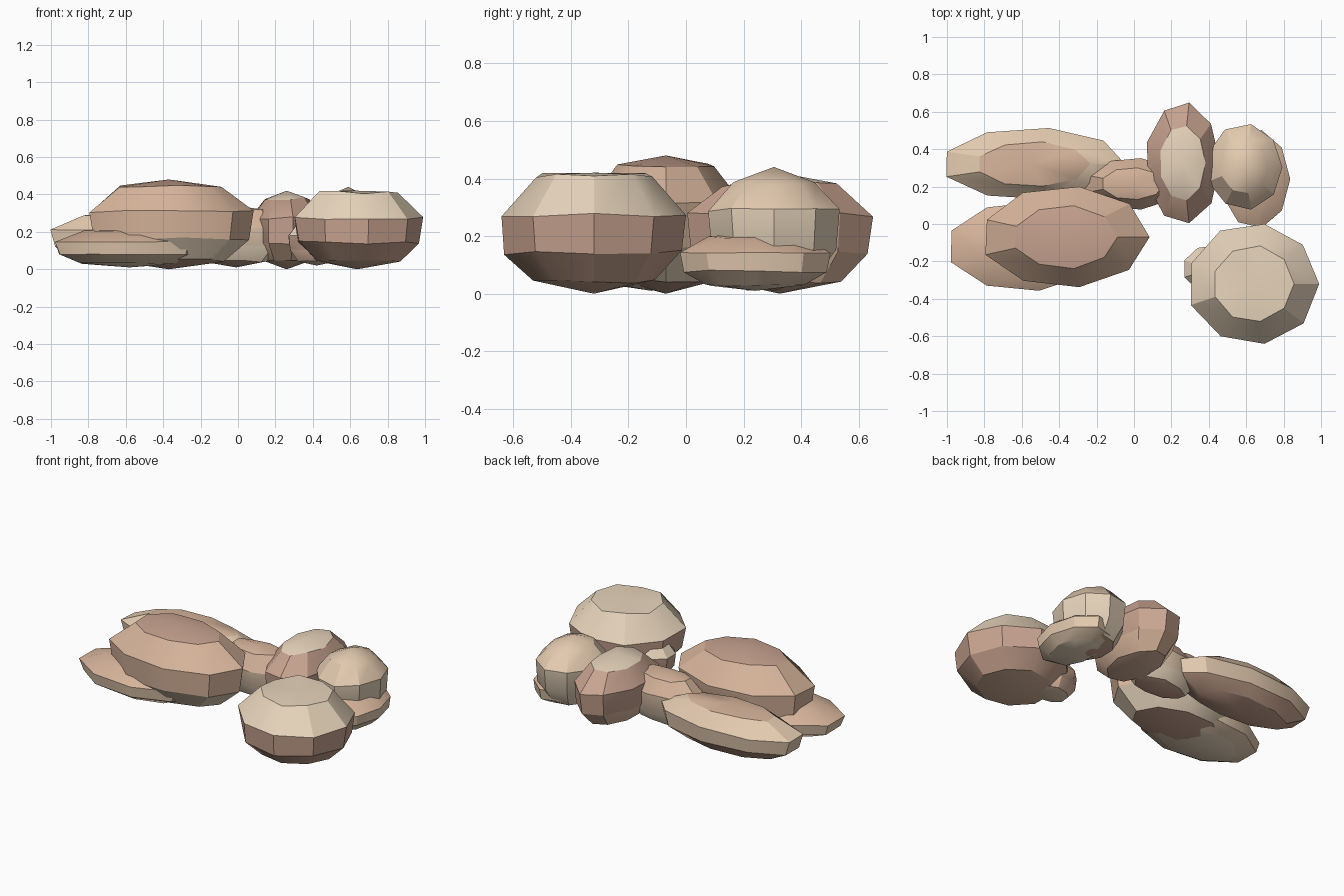
import bpy, math, random

if "Cube" in bpy.data.objects:
    bpy.data.objects.remove(bpy.data.objects["Cube"])

random.seed(4)

# Four earthy stone colours
COLOURS = {
    "light": (0.80, 0.66, 0.50, 1),
    "tan": (0.77, 0.59, 0.43, 1),
    "clay": (0.68, 0.46, 0.33, 1),
    "brown": (0.58, 0.37, 0.28, 1),
}
MATS = {}
for key, rgba in COLOURS.items():
    MATS[key] = bpy.data.materials.new(key + "_stone")
    MATS[key].diffuse_color = rgba

SIDES = 9
# Stone profile: (fraction of radius, fraction of height)
RINGS = [(0.66, 0.10), (0.95, 0.34), (1.0, 0.65), (0.62, 0.93)]


def stone(name, centre, radii, z0, z1, bands, cap=0.93):
    """Nine-sided boulder; bands = colours from the underside to the cap."""
    cx, cy = centre
    h = z1 - z0
    verts = [(cx, cy, z0)]
    for i, (r, f) in enumerate(RINGS):
        f = cap if i == 3 else f
        for k in range(SIDES):
            a = 2 * math.pi * k / SIDES
            s = r * random.uniform(0.98, 1.01)
            z = z0 + h * (f + random.uniform(-0.02, 0.02))
            verts.append((cx + radii[0] * s * math.cos(a),
                          cy + radii[1] * s * math.sin(a), z))
    verts.append((cx, cy, z1))
    top = len(verts) - 1
    faces, slots = [], []
    for k in range(SIDES):
        n = (k + 1) % SIDES
        faces.append((0, 1 + n, 1 + k))
        slots.append(0)
        for i in range(3):
            a, b = 1 + i * SIDES, 1 + (i + 1) * SIDES
            faces.append((a + k, a + n, b + n, b + k))
            slots.append(i + 1)
        c = 1 + 3 * SIDES
        faces.append((c + k, c + n, top))
        slots.append(4)
    mesh = bpy.data.meshes.new(name)
    mesh.from_pydata(verts, [], faces)
    for b in bands.split():
        mesh.materials.append(MATS[b])
    for p, s in zip(mesh.polygons, slots):
        p.material_index = s
    obj = bpy.data.objects.new(name, mesh)
    bpy.context.collection.objects.link(obj)
    bpy.context.view_layer.objects.active = obj
    obj.select_set(True)
    bpy.ops.object.shade_smooth_by_angle(angle=math.radians(30))
    obj.select_set(False)


# Left group
stone("left_boulder", (-0.37, -0.07), (0.45, 0.275), 0.0, 0.48,
      "brown light clay clay brown")
stone("left_front_slab", (-0.58, -0.12), (0.42, 0.245), 0.01, 0.22,
      "light tan tan clay clay")
stone("left_back_slab", (-0.54, 0.32), (0.49, 0.195), 0.02, 0.31,
      "brown brown tan tan clay")
stone("middle_stone", (-0.01, 0.215), (0.27, 0.14), 0.01, 0.34,
      "brown light tan clay clay")

# Right group
stone("upright_stone", (0.26, 0.325), (0.20, 0.33), 0.0, 0.42,
      "clay clay brown brown light", 0.90)
stone("round_stone", (0.59, 0.305), (0.205, 0.23), 0.01, 0.44,
      "brown light light tan tan", 0.87)
stone("low_right_stone", (0.65, 0.24), (0.185, 0.265), 0.01, 0.21,
      "light tan tan clay clay")

# Front right boulder with its small neighbour
stone("front_boulder", (0.637, -0.32), (0.353, 0.33), 0.0, 0.42,
      "clay brown brown light light", 0.98)
stone("small_front_stone", (0.42, -0.24), (0.16, 0.13), 0.02, 0.27,
      "tan clay brown light light")

for m in bpy.data.materials:
    if m.users and not m.is_grease_pencil:
        m.use_nodes = True
        m.node_tree.nodes["Principled BSDF"].inputs["Base Color"].default_value = m.diffuse_color
